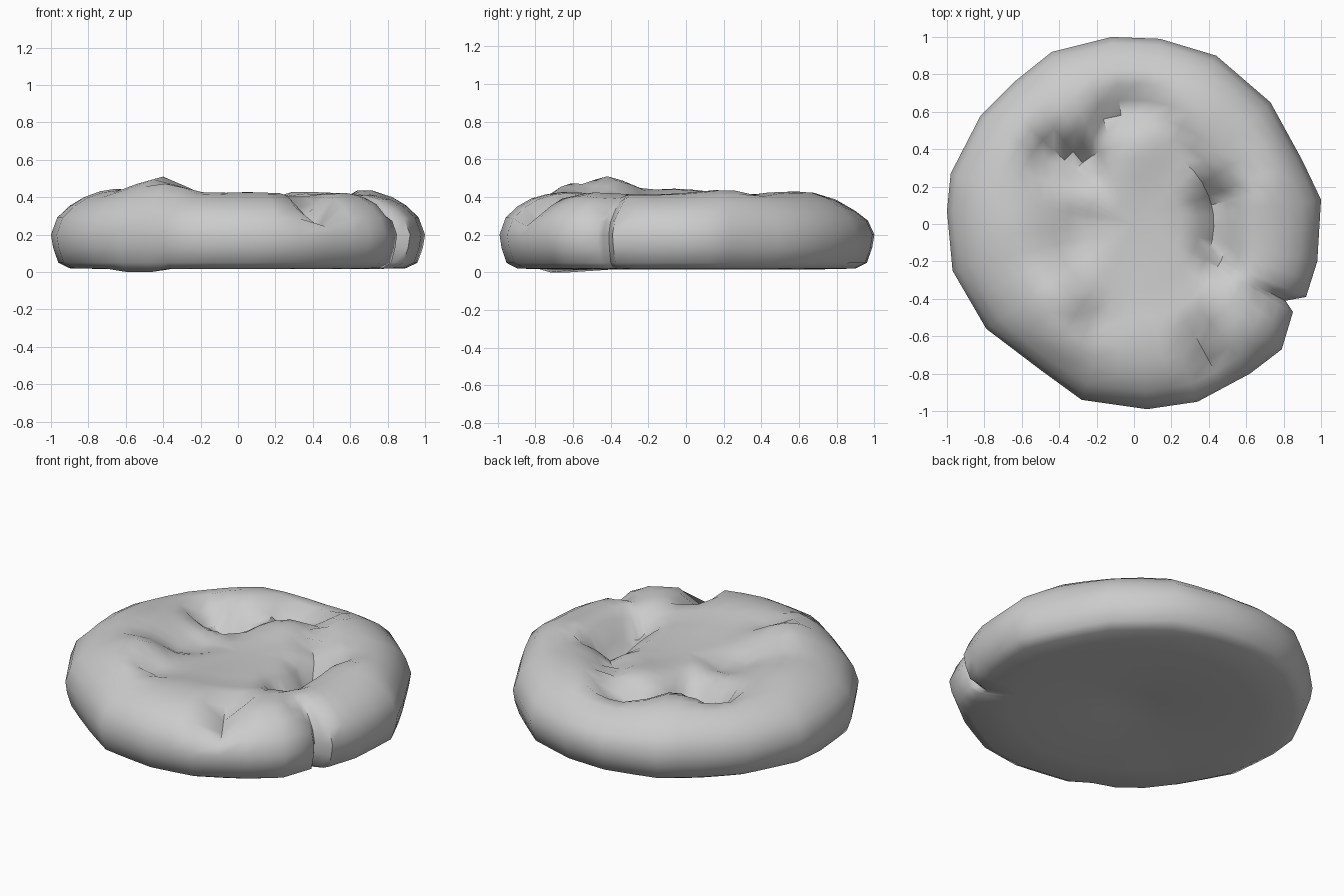
import bpy, bmesh, math
from mathutils import Vector

if "Cube" in bpy.data.objects:
    bpy.data.objects.remove(bpy.data.objects["Cube"])

# outline of the bun seen from above, counter-clockwise
OUTLINE = [(1.0, .13), (.9, .34), (.73, .65), (.44, .9), (.14, .99), (-.12, 1.0), (-.44, .92),
           (-.64, .76), (-.82, .58), (-.98, .27), (-1.0, .07), (-.97, -.25), (-.79, -.56),
           (-.5, -.78), (-.28, -.94), (.07, -.99), (.34, -.95), (.62, -.8), (.79, -.67),
           (.85, -.47), (.81, -.41), (.92, -.39), (.98, -.2)]
# creases: start x y, end x y, depth, width
CREASES = [(-.46, .37, -.28, .33, .15, .10), (-.25, .37, -.08, .60, .06, .08),
           (-.08, .62, .04, .63, .10, .09), (.14, .58, .40, .14, .05, .07),
           (.43, .12, .45, -.18, .15, .09), (.44, .10, .62, .32, .06, .06),
           (.36, -.56, .43, -.90, .13, .06), (-.30, -.12, -.28, 0, .05, .10),
           (-.30, -.54, -.20, -.52, .05, .06), (.66, -.40, .84, -.42, .05, .06)]
# swellings on top: x, y, height, width
SWELLS = [(-.40, -.40, .10, .18), (-.34, -.62, .05, .1), (-.62, -.05, .03, .2), (.04, .42, .03, .15),
          (.68, .25, .03, .2), (.32, .62, .02, .2), (-.3, .68, .02, .2), (.05, -.5, .02, .2),
          (.66, -.5, .02, .15), (0, .95, -.03, .35)]


def rim(angle):
    d = Vector((math.cos(angle), math.sin(angle)))
    for i, a in enumerate(OUTLINE):
        a, b = Vector(a), Vector(OUTLINE[(i + 1) % len(OUTLINE)])
        den = d.x * (b - a).y - d.y * (b - a).x
        if abs(den) < 1e-9:
            continue
        t = (a.x * (b - a).y - a.y * (b - a).x) / den
        u = (a.x * d.y - a.y * d.x) / den
        if t > 0 and -1e-6 <= u <= 1 + 1e-6:
            return t
    return 1.0


def relief(x, y):
    p, z = Vector((x, y)), 0
    for x0, y0, x1, y1, depth, w in CREASES:
        a, b = Vector((x0, y0)), Vector((x1, y1))
        t = max(0, min(1, (p - a).dot(b - a) / (b - a).length_squared))
        z -= depth * math.exp(-((p - a - t * (b - a)).length / w) ** 2)
    for sx, sy, h, w in SWELLS:
        z += h * math.exp(-((p - Vector((sx, sy))).length / w) ** 2)
    return z


# (relative radius, height, share of relief) from the underside round to the top
PROFILE = [(.15, .04, 0), (.35, .02, 0), (.7, .015, 0), (.91, .02, 0), (.965, .05, 0), (.99, .13, 0),
           (1, .2, 0), (.97, .29, .6), (.91, .35, 1), (.84, .39, 1), (.76, .41, 1), (.68, .415, 1),
           (.6, .41, 1), (.52, .395, 1), (.44, .385, 1), (.36, .385, 1), (.26, .385, 1), (.13, .38, 1)]
ANGLES = sorted([math.atan2(y, x) % math.tau for x, y in OUTLINE]
                + [math.atan2(OUTLINE[i][1] + OUTLINE[i - 1][1],
                              OUTLINE[i][0] + OUTLINE[i - 1][0]) % math.tau
                   for i in range(len(OUTLINE))])

bm = bmesh.new()
rings = []
for r, z, share in PROFILE:
    ring = []
    for a in ANGLES:
        # irregular rim fades quickly into an even circle toward the centre
        w = r ** 4
        k = r * (rim(a) * w + .97 * (1 - w))
        k = min(k, rim(a) * (.5 + .5 * r))
        x, y = k * math.cos(a), k * math.sin(a)
        ring.append(bm.verts.new((x, y, z + share * relief(x, y))))
    rings.append(ring)
n = len(ANGLES)
for lo, hi in zip(rings, rings[1:]):
    for i in range(n):
        j = (i + 1) % n
        bm.faces.new((lo[i], lo[j], hi[j], hi[i]))
base = bm.verts.new((0, 0, .05))
crown = bm.verts.new((0, 0, .38 + relief(0, 0)))
for i in range(n):
    j = (i + 1) % n
    bm.faces.new((base, rings[0][j], rings[0][i]))
    bm.faces.new((crown, rings[-1][i], rings[-1][j]))
# a low spot under the front left touches the ground
for v in rings[3]:
    if v.co.x < -.4 and v.co.y < -.6:
        v.co.z = 0
bmesh.ops.recalc_face_normals(bm, faces=bm.faces)

mesh = bpy.data.meshes.new("bread_roll")
bm.to_mesh(mesh)
bm.free()
bun = bpy.data.objects.new("bread_roll", mesh)
bpy.context.collection.objects.link(bun)
bpy.context.view_layer.objects.active = bun
bun.select_set(True)
bpy.ops.object.shade_smooth_by_angle(angle=math.radians(50))
